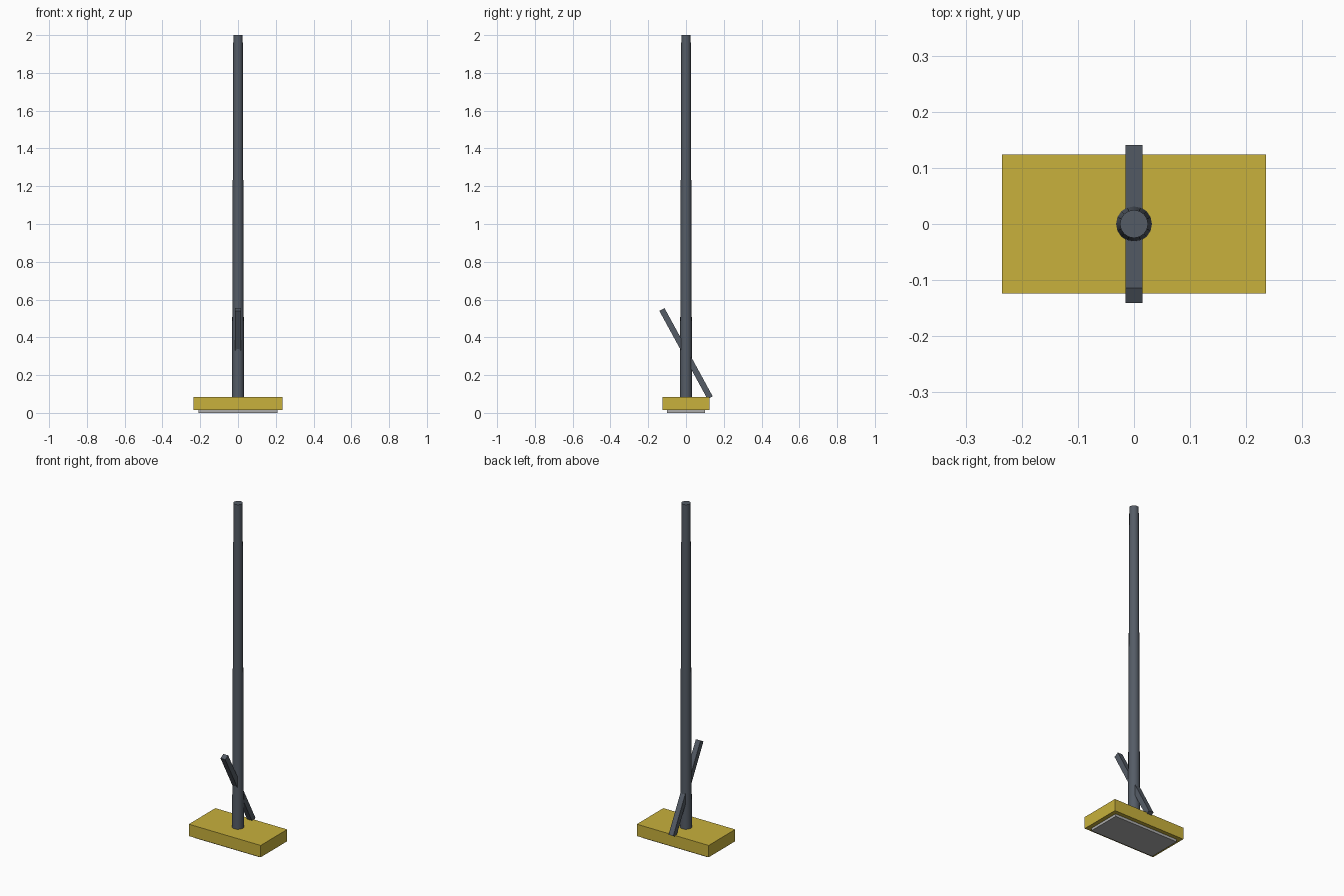
import bpy

old = bpy.data.objects.get("Cube")
if old:
    bpy.data.objects.remove(old, do_unlink=True)


def make_material(name, rgb):
    mat = bpy.data.materials.new(name)
    mat.use_nodes = True
    color = (*rgb, 1)
    mat.diffuse_color = color
    mat.node_tree.nodes["Principled BSDF"].inputs["Base Color"].default_value = color
    return mat


def box(name, size, center, mat, tilt=0):
    bpy.ops.mesh.primitive_cube_add(size=1, location=center, rotation=(tilt, 0, 0))
    ob = bpy.context.object
    ob.name = name
    ob.scale = size
    ob.data.materials.append(mat)
    return ob


yellow = make_material("mustard yellow", (0.58, 0.44, 0.045))
slate = make_material("slate grey", (0.09, 0.107, 0.133))
light = make_material("light grey", (0.42, 0.42, 0.42))

# Foot block with a thinner pad beneath it
box("base_pad", (0.42, 0.2, 0.02), (0, 0, 0.01), light)
box("base_block", (0.47, 0.248, 0.07), (0, 0, 0.05), yellow)

# Tapered upright pole
bottom, top = 0.08, 2.0
bpy.ops.mesh.primitive_cone_add(vertices=16, radius1=0.032, radius2=0.025,
                                depth=top - bottom, location=(0, 0, (top + bottom) / 2))
pole = bpy.context.object
pole.name = "pole"
pole.data.materials.append(slate)
bpy.ops.object.shade_smooth_by_angle()

# Slanted bar crossing the pole
box("slanted_bar", (0.031, 0.031, 0.532), (0, 0, 0.314), slate, tilt=0.5)
